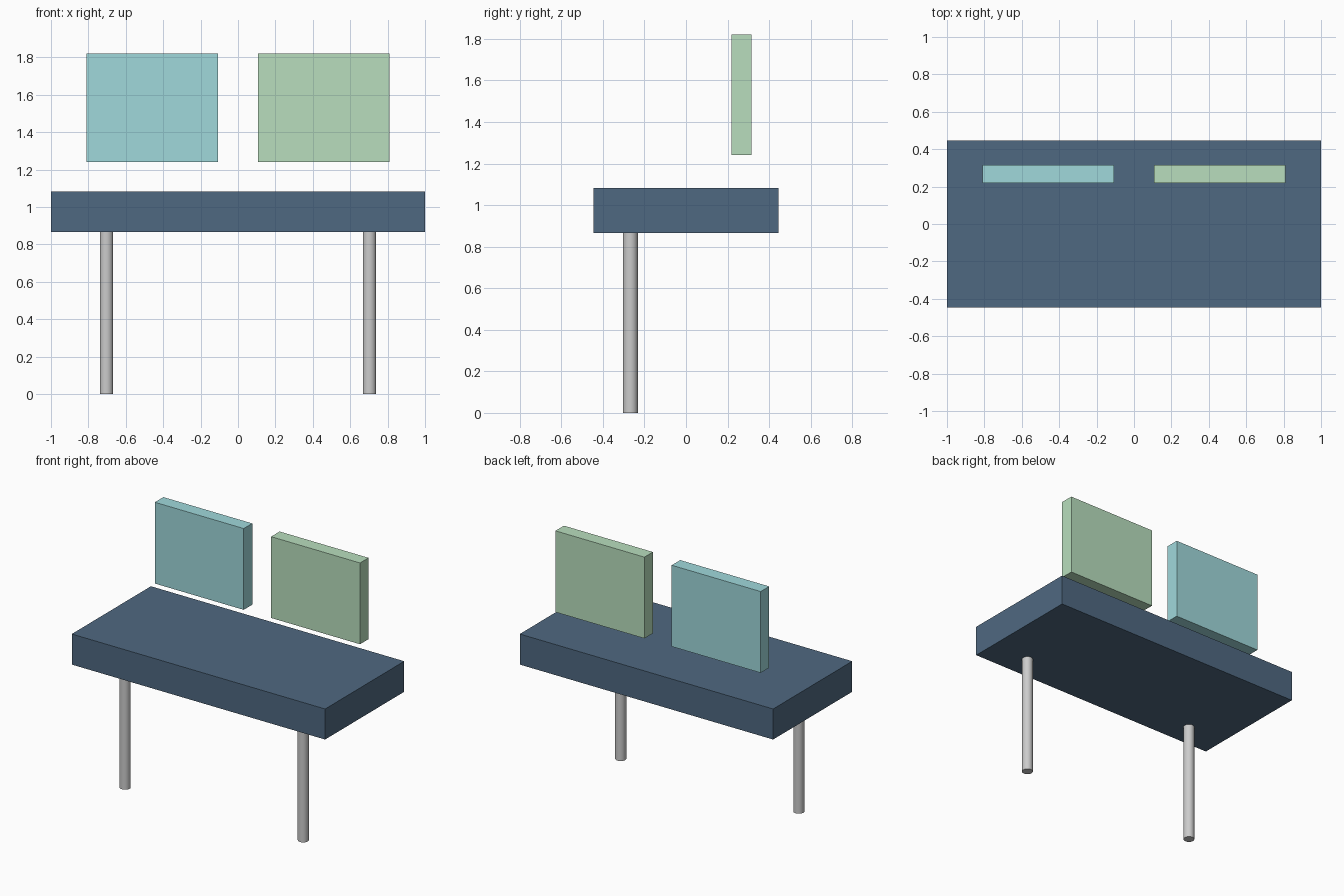
import bpy
import math

if "Cube" in bpy.data.objects:
    bpy.data.objects.remove(bpy.data.objects["Cube"])


def material(name, color):
    mat = bpy.data.materials.new(name)
    mat.diffuse_color = (*color, 1)
    mat.use_nodes = True
    mat.node_tree.nodes["Principled BSDF"].inputs["Base Color"].default_value = mat.diffuse_color
    return mat


def box(name, lo, hi, mat):
    center = [(a + b) / 2 for a, b in zip(lo, hi)]
    bpy.ops.mesh.primitive_cube_add(size=1, location=center)
    obj = bpy.context.object
    obj.name = name
    obj.scale = [b - a for a, b in zip(lo, hi)]
    bpy.ops.object.transform_apply(location=False, rotation=False, scale=True)
    obj.data.materials.append(mat)
    return obj


navy = material("navy", (0.078, 0.14, 0.22))
teal = material("teal", (0.35, 0.69, 0.71))
green = material("green", (0.48, 0.73, 0.51))

SEAT_BOTTOM, SEAT_TOP = 0.865, 1.083

# Thick seat slab
box("seat", (-1, -0.446, SEAT_BOTTOM), (1, 0.446, SEAT_TOP), navy)

# Two back panels floating above the rear of the seat
for name, x, mat in (("left_back_panel", -0.459, teal),
                     ("right_back_panel", 0.459, green)):
    box(name, (x - 0.351, 0.219, 1.24), (x + 0.351, 0.315, 1.82), mat)

# Two round legs under the front of the seat
for side, name in ((-1, "left_leg"), (1, "right_leg")):
    bpy.ops.mesh.primitive_cylinder_add(
        vertices=32, radius=0.036, depth=SEAT_BOTTOM,
        location=(side * 0.703, -0.268, SEAT_BOTTOM / 2))
    bpy.context.object.name = name
    bpy.ops.object.shade_smooth_by_angle(angle=math.radians(30))
